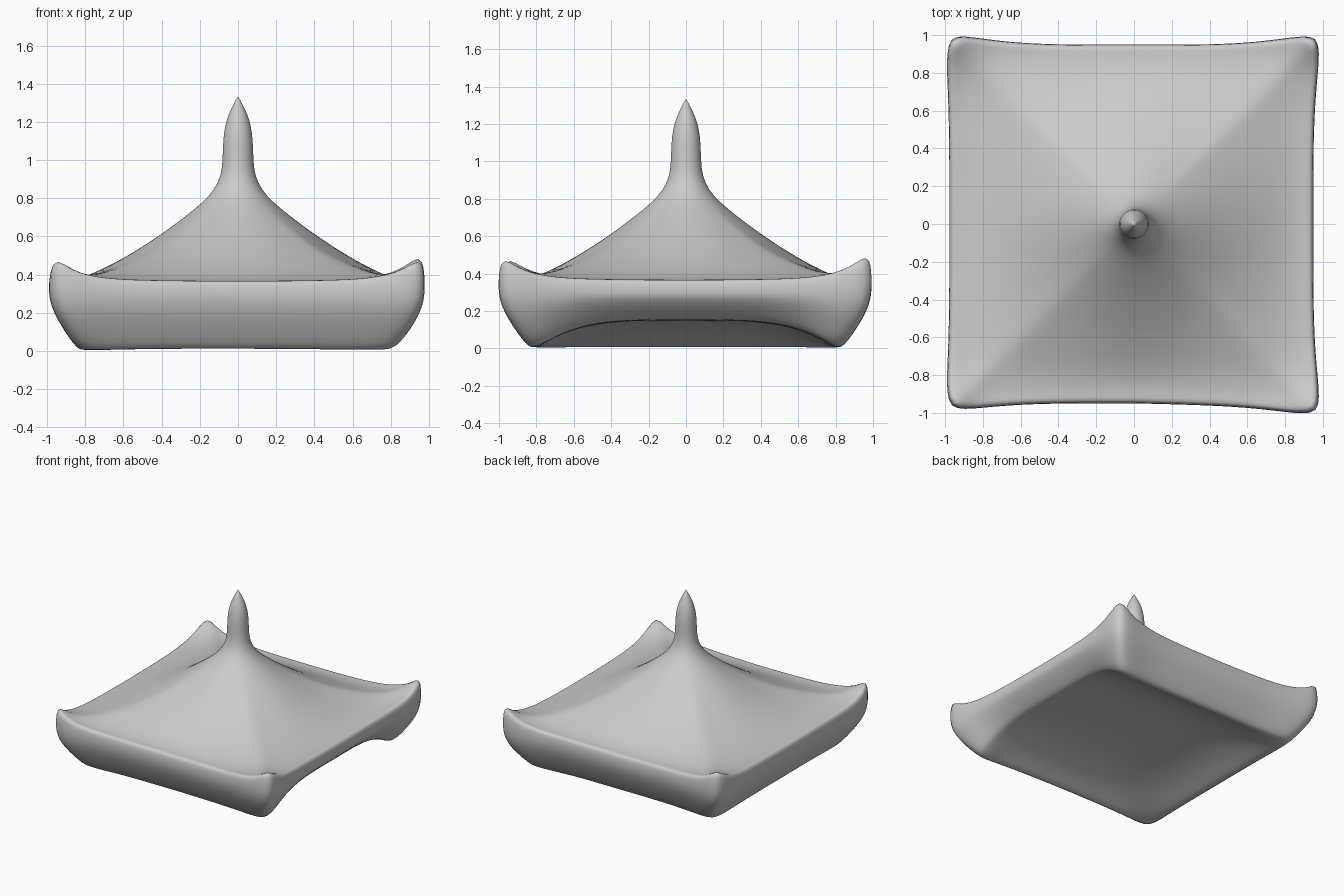
import bpy, bmesh
from math import cos, sin, pi

if "Cube" in bpy.data.objects:
    bpy.data.objects.remove(bpy.data.objects["Cube"])

N = 128  # points around each ring

# Rings from the spire tip, over the lip, down the wall, to the underside:
# (radius, height, squareness, corner lift)
RINGS = [
    (.02, 1.3, 0, 0), (.05, 1.24, 0, 0), (.07, 1.17, 0, 0), (.078, 1.1, 0, 0),
    (.08, 1.0, 0, 0), (.088, .92, 0, 0), (.12, .85, 0, 0), (.18, .78, 0, 0),
    (.3, .685, .08, 0), (.4, .612, .16, 0), (.5, .545, .27, 0), (.6, .483, .42, 0),
    (.7, .43, .62, 0), (.78, .393, .8, .05), (.85, .372, .93, .25),
    (.9, .366, 1, .65), (.935, .368, 1, 1), (.947, .35, 1, .95),
    (.952, .29, 1, .35), (.94, .23, 1, .08), (.91, .16, 1, 0), (.86, .07, 1, 0),
    (.82, .012, 1, 0), (.79, 0, 1, 0), (.72, 0, 1, 0), (.62, 0, 1, 0), (.5, 0, 1, 0),
    (.35, 0, 1, 0), (.18, 0, 1, 0),
]


def arch(x, y):
    """Hollowed underside: open toward +x, low along the other edges."""
    f = max(0, 1 - (abs(y) / .8) ** 4)
    g = 1 if x > 0 else max(0, 1 - (-x / .8) ** 3)
    return .15 * f * g


def ring_point(i, r, z, sq, lift, bottom):
    a = 2 * pi * i / N
    c, s = cos(a), sin(a)
    m = min(abs(c), abs(s)) / max(abs(c), abs(s))      # 1 at the corners
    k = (abs(c) ** 20 + abs(s) ** 20) ** (1 / 20)      # rounded square
    x = r * (c * (1 - sq) + c / k * sq)
    y = r * (s * (1 - sq) + s / k * sq)
    g = (r / .95) ** 3                                 # edge effects only
    bow = 1 + .06 * m ** 4 * g
    x, y = x * bow, y * bow
    if x < 0:                                          # straighter left side
        x *= 1 + .03 * g * (1 - m ** 4)
    if x > 0 and y < 0:                                # drawn-out front corner
        y -= .025 * g * (x / .95)
    if y > 0:                                          # drawn-out back corners
        y += .02 * g * m ** 4
    tall = .13 if x > 0 and y > 0 else .11             # back right corner is highest
    z += lift * (.02 * m ** 2 + tall * m ** 8)
    if bottom:
        z += arch(x, y) * max(0, 1 - z / .3)
    return x, y, z


# Roof body with spire, upturned corners and closed underside
bm = bmesh.new()
loops = [[bm.verts.new(ring_point(i, *ring, n >= 18)) for i in range(N)]
         for n, ring in enumerate(RINGS)]
for u, v in zip(loops, loops[1:]):
    for i in range(N):
        j = (i + 1) % N
        bm.faces.new((u[i], v[i], v[j], u[j]))
tip = bm.verts.new((0, 0, 1.335))
base = bm.verts.new((0, 0, arch(0, 0)))
for i in range(N):
    j = (i + 1) % N
    bm.faces.new((tip, loops[0][i], loops[0][j]))
    bm.faces.new((base, loops[-1][j], loops[-1][i]))
bmesh.ops.recalc_face_normals(bm, faces=bm.faces)
for f in bm.faces:
    f.smooth = True
mesh = bpy.data.meshes.new("spired_roof")
bm.to_mesh(mesh)
bm.free()
roof = bpy.data.objects.new("spired_roof", mesh)
bpy.context.collection.objects.link(roof)
sub = roof.modifiers.new("smooth", 'SUBSURF')
sub.levels = sub.render_levels = 1
